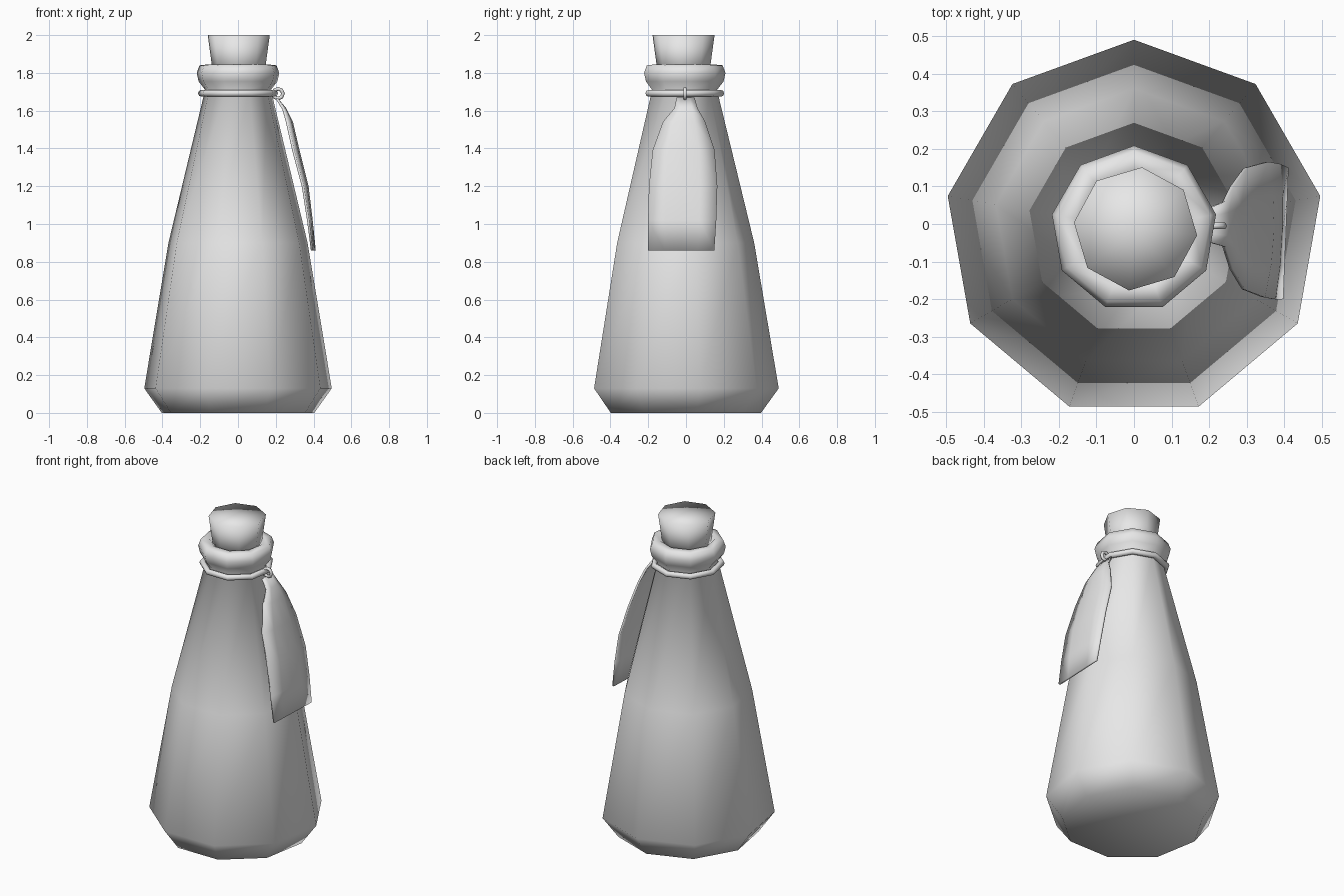
import bpy
import bmesh
import math

old = bpy.data.objects.get("Cube")
if old:
    bpy.data.objects.remove(old, do_unlink=True)

CENTRE_Y = -0.013

# One plain grey for every part
grey = bpy.data.materials.new("plain_grey")
grey.use_nodes = True
GREY = (0.8, 0.8, 0.8, 1.0)
grey.diffuse_color = GREY
grey.node_tree.nodes["Principled BSDF"].inputs["Base Color"].default_value = GREY


def finish(name, bm):
    """Turn a bmesh into a smooth-shaded object."""
    bmesh.ops.recalc_face_normals(bm, faces=bm.faces)
    for f in bm.faces:
        f.smooth = True
    mesh = bpy.data.meshes.new(name)
    bm.to_mesh(mesh)
    bm.free()
    mesh.materials.append(grey)
    obj = bpy.data.objects.new(name, mesh)
    bpy.context.scene.collection.objects.link(obj)
    return obj


def bridge(bm, a, b, closed=True):
    """Join two rows of vertices with quads."""
    n = len(a)
    for i in range(n if closed else n - 1):
        j = (i + 1) % n
        bm.faces.new((a[i], a[j], b[j], b[i]))


def lathe(name, profile, sides, start):
    """Turn (radius, height) points round z, capping both ends with fans."""
    bm = bmesh.new()
    rings = []
    for r, z in profile:
        angles = [start + math.tau * i / sides for i in range(sides)]
        rings.append([bm.verts.new((r * math.cos(a), r * math.sin(a), z)) for a in angles])
    for a, b in zip(rings, rings[1:]):
        bridge(bm, a, b)
    for ring, (r, z) in ((rings[0], profile[0]), (rings[-1], profile[-1])):
        tip = bm.verts.new((0, 0, z))
        for i in range(sides):
            bm.faces.new((ring[i], ring[(i + 1) % sides], tip))
    obj = finish(name, bm)
    obj.location.y = CENTRE_Y
    return obj


def ring(name, major, minor, sides, tube_sides, start=0.0):
    """A torus lying flat around z."""
    bm = bmesh.new()
    loops = []
    for i in range(sides):
        a = start + math.tau * i / sides
        loop = []
        for j in range(tube_sides):
            t = math.tau * j / tube_sides
            r = major + minor * math.cos(t)
            loop.append(bm.verts.new((r * math.cos(a), r * math.sin(a), minor * math.sin(t))))
        loops.append(loop)
    for i in range(sides):
        bridge(bm, loops[i], loops[(i + 1) % sides])
    return finish(name, bm)


# Nine-sided bottle with a rolled lip
lathe("bottle", [(0.41, 0), (0.504, 0.13), (0.374, 0.9), (0.177, 1.71),
                 (0.212, 1.755), (0.222, 1.8), (0.207, 1.84), (0.16, 1.845),
                 (0.135, 1.82)], 9, math.radians(90))

# Tapered eight-sided stopper
cork = lathe("cork", [(0.135, 1.78), (0.165, 2.0)], 8, math.radians(-6))
cork.location.x = 0.004

# Cord round the neck
cord = ring("neck_cord", 0.197, 0.018, 9, 8, math.radians(90))
cord.location = (0, CENTRE_Y, 1.692)

# Small loop that hangs the tag from the cord
loop = ring("tag_loop", 0.026, 0.01, 8, 6)
loop.rotation_euler.x = math.radians(90)
loop.location = (0.212, -0.005, 1.69)

# Bowed tag: rows of height, distance out, right edge, left edge, bow
tag_rows = [(1.665, 0.205, -0.05, 0.045, 0.0),
            (1.61, 0.25, -0.06, 0.06, 0.01),
            (1.54, 0.285, -0.12, 0.10, 0.025),
            (1.39, 0.32, -0.175, 0.15, 0.025),
            (1.2, 0.368, -0.195, 0.165, 0.02),
            (1.02, 0.39, -0.2, 0.16, 0.012),
            (0.86, 0.4, -0.2, 0.15, 0.0)]
bm = bmesh.new()
rows = []
for z, x, lo, hi, bow in tag_rows:
    row = []
    for k in range(5):
        t = k / 2 - 1
        y = lo + (hi - lo) * k / 4
        twist = 0.05 * y * (1.67 - z)
        row.append(bm.verts.new((x - bow * t * t + twist, y, z)))
    rows.append(row)
for a, b in zip(rows, rows[1:]):
    bridge(bm, a, b, closed=False)
tag = finish("hanging_tag", bm)
thick = tag.modifiers.new("thickness", "SOLIDIFY")
thick.thickness = 0.012
thick.offset = 0
bpy.ops.object.select_all(action="DESELECT")
tag.select_set(True)
bpy.context.view_layer.objects.active = tag
bpy.ops.object.shade_smooth_by_angle(angle=math.radians(40))
